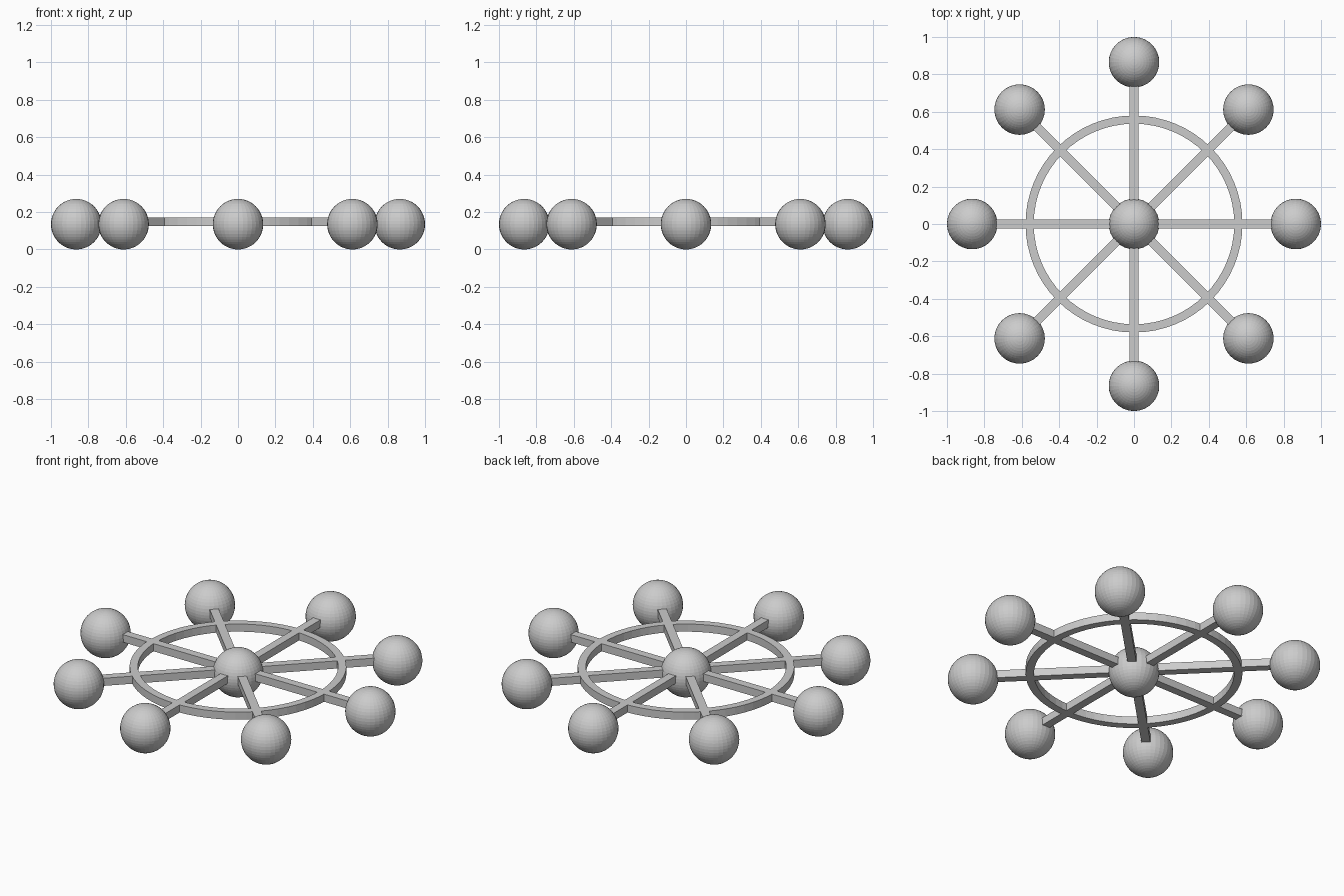
import bpy, bmesh
from math import pi, cos, sin

if "Cube" in bpy.data.objects:
    bpy.data.objects.remove(bpy.data.objects["Cube"])

BALL_R, BALL_D = 0.135, 0.865      # ball radius, distance from centre
BALL_Z = 0.135
BAR_Z, BAR_H, BAR_W = 0.147, 0.045, 0.048
RING_OUT, RING_IN, RING_SEGS = 0.58, 0.536, 64


def ball(name, x, y):
    bpy.ops.mesh.primitive_uv_sphere_add(segments=32, ring_count=24, radius=BALL_R,
                                         location=(x, y, BALL_Z))
    bpy.context.object.name = name


# hub and outer balls
ball("hub_ball", 0, 0)
for i in range(8):
    a = i * pi / 4
    ball(f"outer_ball_{i + 1}", BALL_D * cos(a), BALL_D * sin(a))

# four through bars making eight spokes
for i in range(4):
    bpy.ops.mesh.primitive_cube_add(size=1, location=(0, 0, BAR_Z), rotation=(0, 0, i * pi / 4))
    bar = bpy.context.object
    bar.name = f"spoke_bar_{i + 1}"
    bar.scale = (2 * BALL_D, BAR_W, BAR_H)

# flat ring with a rectangular section
bm = bmesh.new()
h = BAR_H / 2
section = [(RING_IN, -h), (RING_OUT, -h), (RING_OUT, h), (RING_IN, h)]
loops = []
for i in range(RING_SEGS):
    a = 2 * pi * i / RING_SEGS
    loops.append([bm.verts.new((r * cos(a), r * sin(a), z)) for r, z in section])
for i in range(RING_SEGS):
    p, q = loops[i], loops[(i + 1) % RING_SEGS]
    for j in range(4):
        k = (j + 1) % 4
        bm.faces.new((p[j], q[j], q[k], p[k]))
bmesh.ops.recalc_face_normals(bm, faces=bm.faces)
mesh = bpy.data.meshes.new("ring")
bm.to_mesh(mesh)
bm.free()
ring = bpy.data.objects.new("ring", mesh)
ring.location.z = BAR_Z
bpy.context.collection.objects.link(ring)
